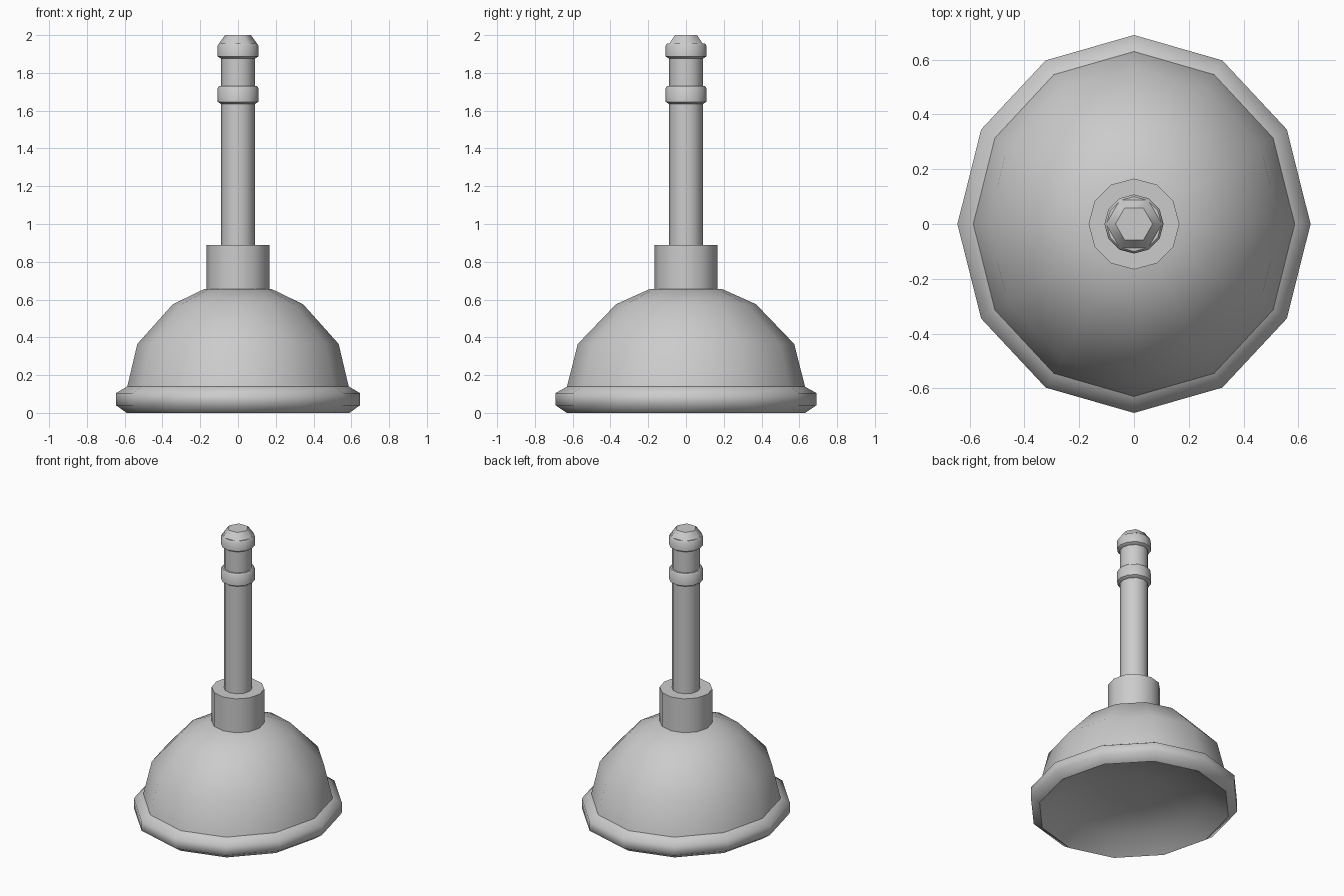
import bpy
import bmesh
from math import cos, sin, pi, radians

cube = bpy.data.objects.get("Cube")
if cube:
    bpy.data.objects.remove(cube, do_unlink=True)

COLOUR = (0.6, 0.6, 0.6, 1)
grey = bpy.data.materials.new("plain_grey")
grey.use_nodes = True
grey.diffuse_color = COLOUR
grey.node_tree.nodes["Principled BSDF"].inputs["Base Color"].default_value = COLOUR


def lathe(name, profile, sides=12, depth=1.0, smooth=40, cap_start=False, cap_end=False):
    """Spin a (radius, height) profile; depth stretches it front to back."""
    bm = bmesh.new()
    angles = [2 * pi * i / sides for i in range(sides)]
    rings = [[bm.verts.new((r * cos(a), depth * r * sin(a), z)) for a in angles]
             for r, z in profile]
    for low, high in zip(rings, rings[1:]):
        for i in range(sides):
            j = (i + 1) % sides
            bm.faces.new((low[i], low[j], high[j], high[i]))
    if cap_start:
        bm.faces.new(rings[0][::-1])
    if cap_end:
        bm.faces.new(rings[-1])
    mesh = bpy.data.meshes.new(name)
    bm.to_mesh(mesh)
    bm.free()
    mesh.materials.append(grey)
    obj = bpy.data.objects.new(name, mesh)
    bpy.context.collection.objects.link(obj)
    bpy.ops.object.select_all(action="DESELECT")
    obj.select_set(True)
    bpy.context.view_layer.objects.active = obj
    bpy.ops.object.shade_smooth_by_angle(angle=radians(smooth))


# Rubber cup, slightly deeper than wide
lathe("cup", [(0.587, 0.135), (0.533, 0.365), (0.345, 0.575), (0.18, 0.655)],
      depth=1.075, cap_end=True)

# Rounded rim with a shallow hollow underneath
lathe("rim", [(0.2, 0.14), (0.45, 0.09), (0.59, 0),
              (0.645, 0.04), (0.645, 0.105), (0.587, 0.14)],
      depth=1.07, smooth=62, cap_start=True)

# Collar that holds the handle
lathe("collar", [(0.166, 0.64), (0.166, 0.89)], cap_end=True)

# Handle shaft
lathe("handle", [(0.089, 0.88), (0.089, 1.9)])

# Two chamfered grip rings
for name, bottom, top in (("lower_ring", 1.635, 1.73), ("upper_ring", 1.875, 1.955)):
    lathe(name, [(0.09, bottom), (0.108, bottom + 0.012),
                 (0.108, top - 0.01), (0.1, top)],
          cap_start=True, cap_end=True)

# Six-sided tapered end cap
lathe("end_cap", [(0.102, 1.955), (0.068, 2.0)], sides=6, smooth=50, cap_end=True)
